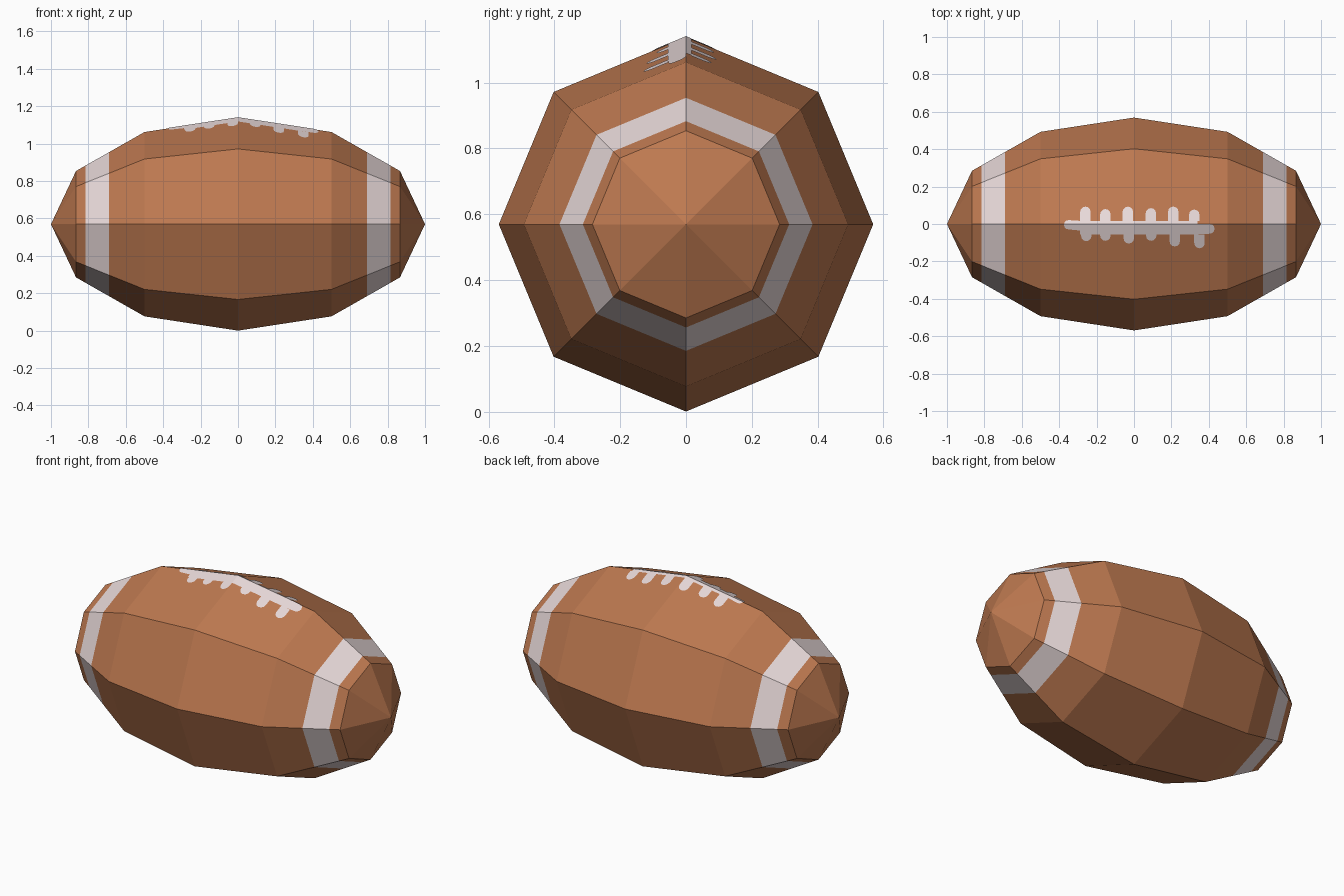
import bpy, bmesh, math
from mathutils import Matrix

if "Cube" in bpy.data.objects:
    bpy.data.objects.remove(bpy.data.objects["Cube"])

R = 0.569                                   # ball radius, also height of its axis
SLOPE_X = 2 * (1 - math.sin(math.pi / 3))   # fall of the top ridge towards the tips
SLOPE_Y = math.tan(math.pi / 8)             # fall of the top faces to each side


def material(name, rgb):
    m = bpy.data.materials.new(name)
    m.diffuse_color = (*rgb, 1)
    m.use_nodes = True
    m.node_tree.nodes["Principled BSDF"].inputs["Base Color"].default_value = m.diffuse_color
    return m


def finish(bm, name, mats):
    me = bpy.data.meshes.new(name)
    bm.to_mesh(me)
    bm.free()
    for m in mats:
        me.materials.append(m)
    ob = bpy.data.objects.new(name, me)
    bpy.context.collection.objects.link(ob)
    return ob


def cut(bm, co, no):
    geom = bm.verts[:] + bm.edges[:] + bm.faces[:]
    bmesh.ops.bisect_plane(bm, geom=geom, dist=1e-6, plane_co=co, plane_no=no)


leather = material("brown leather", (0.51, 0.19, 0.08))
white = material("off white", (0.80, 0.69, 0.69))

# Ball: eight-sided sphere stretched along x, with a stripe ring cut near each tip
bm = bmesh.new()
bmesh.ops.create_uvsphere(bm, u_segments=8, v_segments=6, radius=1)
bmesh.ops.rotate(bm, verts=bm.verts, matrix=Matrix.Rotation(math.pi / 2, 3, 'Y'))
bmesh.ops.scale(bm, verts=bm.verts, vec=(1, R, R))
bmesh.ops.translate(bm, verts=bm.verts, vec=(0, 0, R))
for x in (-0.815, -0.69, 0.69, 0.815):
    cut(bm, (x, 0, 0), (1, 0, 0))
for f in bm.faces:
    f.material_index = int(0.69 < abs(f.calc_center_median().x) < 0.815)
finish(bm, "ball", [leather, white])

# Laces: flat outlines laid on the four faces around the top ridge
bm = bmesh.new()


def piece(points):
    f = bm.faces.new([bm.verts.new((x, y, 0)) for x, y in points])
    f.normal_update()
    if f.normal.z < 0:
        f.normal_flip()


def arc(cx, cy, r, start):
    return [(cx + r * math.cos(start + i * math.pi / 6),
             cy + r * math.sin(start + i * math.pi / 6)) for i in range(7)]


TOP, LOW, TOOTH = 0.017, -0.055, 0.028
# lace spine, narrowing to a rounded strip at both ends
piece([(-0.29, TOP), (-0.29, LOW), (0.34, LOW), (0.34, TOP)])
piece([(-0.29, LOW + 0.02), (-0.29, TOP)] + arc(-0.35, -0.004, 0.025, math.pi / 2))
piece([(0.34, 0.0), (0.34, LOW)] + arc(0.405, -0.026, 0.026, -math.pi / 2))
# stitches on each side: (x, tip y)
for x, tip in ((-0.26, 0.093), (-0.153, 0.08), (-0.033, 0.093),
               (0.09, 0.085), (0.21, 0.093), (0.322, 0.077)):
    piece([(x - TOOTH, TOP), (x + TOOTH, TOP)] + arc(x, tip - TOOTH, TOOTH, 0))
for x, tip in ((-0.255, -0.092), (-0.153, -0.09), (-0.028, -0.105),
               (0.092, -0.09), (0.218, -0.12), (0.35, -0.13)):
    piece([(x + TOOTH, LOW), (x - TOOTH, LOW)] + arc(x, tip + TOOTH, TOOTH, math.pi))
cut(bm, (0, 0, 0), (1, 0, 0))
cut(bm, (0, 0, 0), (0, 1, 0))
for v in bm.verts:
    v.co.z = R + R * (1 - SLOPE_X * abs(v.co.x)) - SLOPE_Y * abs(v.co.y) + 0.003
finish(bm, "laces", [white])
